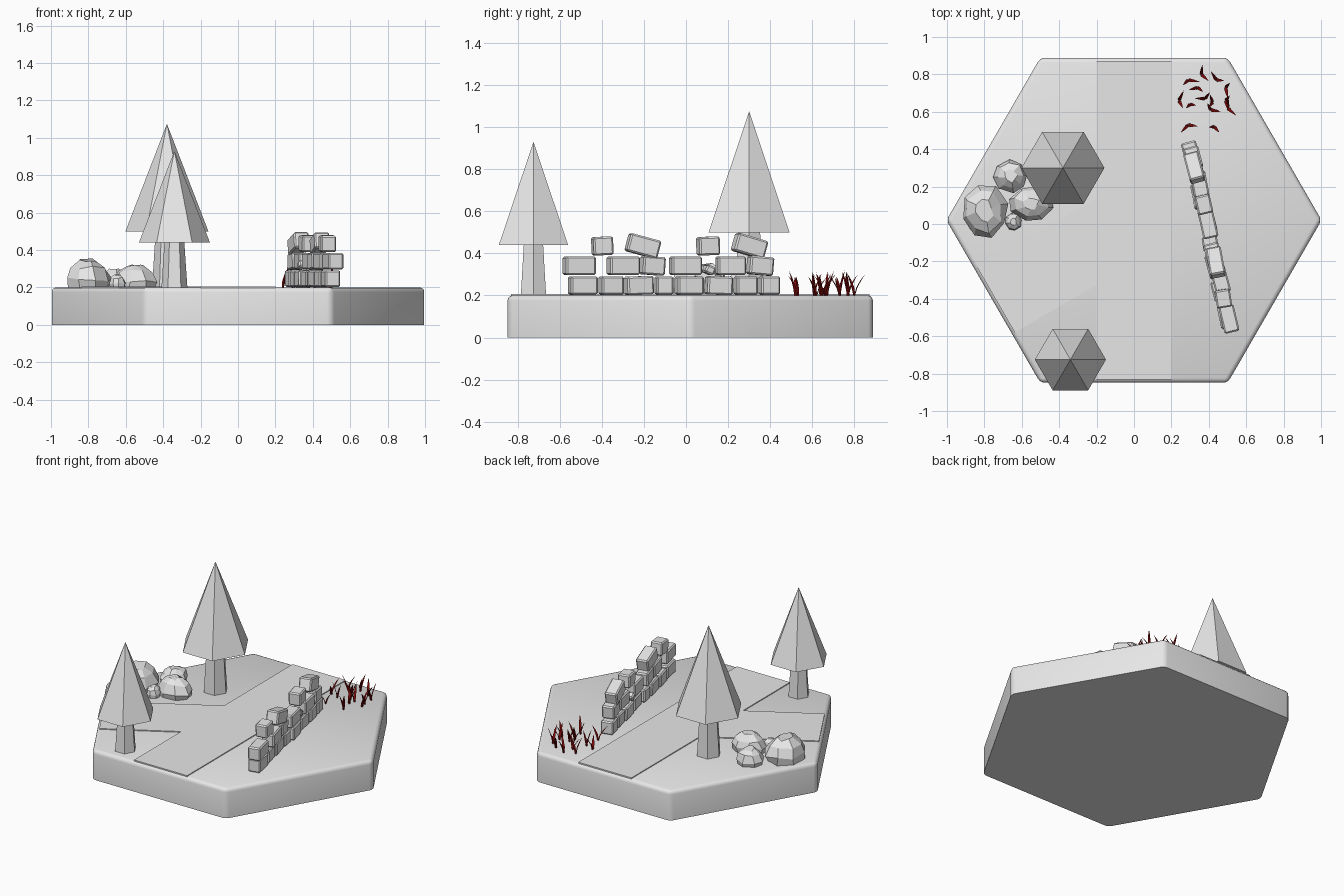
import bpy, bmesh, math, random
from mathutils import Vector, Matrix

random.seed(4)
if "Cube" in bpy.data.objects:
    bpy.data.objects.remove(bpy.data.objects["Cube"], do_unlink=True)


def material(name, rgb):
    m = bpy.data.materials.new(name)
    m.use_nodes = True
    m.diffuse_color = (*rgb, 1)
    m.node_tree.nodes["Principled BSDF"].inputs["Base Color"].default_value = (*rgb, 1)
    return m


GREY = material("pale grey", (0.8, 0.8, 0.8))
RED = material("dark red", (0.2, 0.003, 0.003))
CY, TOP = 0.02, 0.2


def finish(name, bm, mat=GREY):
    bmesh.ops.recalc_face_normals(bm, faces=bm.faces)
    me = bpy.data.meshes.new(name)
    bm.to_mesh(me)
    bm.free()
    me.materials.append(mat)
    ob = bpy.data.objects.new(name, me)
    bpy.context.collection.objects.link(ob)
    return ob


def stack(bm, rings, sides, centre=(0, 0)):
    """Skin stacked polygon rings given as (radius, z); radius zero is a tip."""
    loops = []
    for r, z in rings:
        n = sides if r else 1
        loops.append([bm.verts.new((centre[0] + r * math.cos(math.tau * i / sides),
                                    centre[1] + r * math.sin(math.tau * i / sides), z))
                      for i in range(n)])
    for a, b in zip(loops, loops[1:]):
        for i in range(sides):
            j = (i + 1) % sides
            if len(b) == 1:
                bm.faces.new((a[i], a[j], b[0]))
            else:
                bm.faces.new((a[i], a[j], b[j], b[i]))
    for loop in (loops[0], loops[-1]):
        if len(loop) > 1:
            bm.faces.new(loop)


# Hexagonal ground tile with softened corners and top rim
bm = bmesh.new()
stack(bm, [(1.003, 0), (1.003, TOP)], 6, (0, CY))
rim = [e for e in bm.edges if max(v.co.z for v in e.verts) > 0.1]
bmesh.ops.bevel(bm, geom=rim, offset=0.025, segments=3, profile=0.5, affect='EDGES')
tile = finish("ground_tile", bm)
bpy.context.view_layer.objects.active = tile
tile.select_set(True)
bpy.ops.object.shade_smooth_by_angle(angle=math.radians(35))
tile.select_set(False)

# Raised path: straight strip with a side branch to one tile edge
half, reach = 0.2, 0.852
along = Vector((-math.cos(math.pi / 6), -0.5))
across = Vector((-0.5, math.cos(math.pi / 6)))


def branch_point(side, at_edge):
    start = across * half * side
    t = reach if at_edge else (-half - start.x) / along.x
    return start + along * t


outline = [Vector((half, -reach)), Vector((half, reach)), Vector((-half, reach)),
           branch_point(1, False), branch_point(1, True),
           branch_point(-1, True), branch_point(-1, False), Vector((-half, -reach))]
bm = bmesh.new()
face = bm.faces.new([bm.verts.new((p.x, p.y + CY, TOP - 0.01)) for p in outline])
ext = bmesh.ops.extrude_face_region(bm, geom=[face])["geom"]
bmesh.ops.translate(bm, vec=(0, 0, 0.016),
                    verts=[g for g in ext if isinstance(g, bmesh.types.BMVert)])
finish("path", bm)


# Six-sided trees
def tree(name, x, y, trunk_r, crown_r, crown_z, tip_z):
    bm = bmesh.new()
    stack(bm, [(trunk_r, TOP - 0.01), (trunk_r * 0.74, crown_z + 0.02)], 6, (x, y))
    finish(name + "_trunk", bm)
    bm = bmesh.new()
    stack(bm, [(crown_r, crown_z), (0, tip_z)], 6, (x, y))
    finish(name + "_crown", bm)


tree("back_tree", -0.38, 0.30, 0.08, 0.222, 0.50, 1.075)
tree("front_tree", -0.34, -0.725, 0.07, 0.19, 0.44, 0.93)


# Faceted boulders
def rock(name, x, y, rx, ry, height, turn):
    bm = bmesh.new()
    stack(bm, [(0.88, -0.05), (1, 0.3), (0.78, 0.72), (0.36, 0.97)], 8)
    for v in bm.verts:
        v.co += Vector([random.uniform(-0.07, 0.07) for _ in range(3)])
    bm.transform(Matrix.Translation((x, y, TOP)) @ Matrix.Diagonal((rx, ry, height, 1))
                 @ Matrix.Rotation(turn, 4, 'Z'))
    finish(name, bm)


rock("large_rock", -0.80, 0.07, 0.125, 0.15, 0.15, 0.3)
rock("back_rock", -0.66, 0.255, 0.09, 0.09, 0.10, 0.1)
rock("side_rock", -0.55, 0.11, 0.12, 0.095, 0.12, 0.5)
rock("small_rock", -0.645, 0.012, 0.045, 0.05, 0.07, 0.2)

# Broken stone wall; each stone is (start y, end y, tilt in degrees)
courses = [
    [(-.56, -.42, 0), (-.415, -.297, 0), (-.293, -.155, 2), (-.15, -.06, 0),
     (-.052, .083, 0), (.09, .222, -2), (.228, .34, 0), (.345, .445, 0)],
    [(-.585, -.43, 0), (-.375, -.22, 0), (-.218, -.10, -4), (-.08, .075, 0),
     (.08, .137, -25), (.14, .285, 0), (.29, .415, -5)],
    [(-.45, -.345, 3), (-.285, -.125, -15), (.05, .16, 2), (.222, .382, -16)],
]
lean = math.atan(0.2155)
for level, row in enumerate(courses):
    for i, (y0, y1, tilt) in enumerate(row):
        y = (y0 + y1) / 2
        short = y1 - y0 < 0.06
        length = (y1 - y0) / math.cos(lean) - 0.012
        size = (0.082, length, 0.04 if short else 0.088)
        z = TOP + 0.047 + 0.094 * level - (0.02 if short else 0)
        x = 0.30 - 0.2155 * (y - 0.42) + random.uniform(-0.008, 0.008)
        bm = bmesh.new()
        bmesh.ops.create_cube(bm, size=1)
        bmesh.ops.scale(bm, vec=size, verts=bm.verts)
        bmesh.ops.bevel(bm, geom=bm.edges[:], offset=0.008, segments=1, affect='EDGES')
        bm.transform(Matrix.Translation((x, y, z))
                     @ Matrix.Rotation(lean + random.uniform(-0.06, 0.06), 4, 'Z')
                     @ Matrix.Rotation(math.radians(tilt), 4, 'X'))
        finish(f"wall_stone_{level + 1}_{i + 1}", bm)


# Tuft of thin, bent, tapering blades
def blade(bm, x, y, heading, bend, height):
    out = Vector((math.cos(heading), math.sin(heading), 0))
    side = Vector((-out.y, out.x, 0))
    previous = None
    for t, width in ((0, 0.006), (0.35, 0.009), (0.7, 0.006), (1, 0)):
        mid = Vector((x, y, TOP)) + out * bend * t ** 1.6 + Vector((0, 0, height * t))
        if width:
            ring = [bm.verts.new(mid + side * width), bm.verts.new(mid + out * 0.004),
                    bm.verts.new(mid - side * width)]
        else:
            ring = [bm.verts.new(mid)]
        if previous:
            for i in range(3):
                j = (i + 1) % 3
                corners = [previous[i], previous[j]]
                corners += [ring[j], ring[i]] if width else [ring[0]]
                bm.faces.new(corners)
        previous = ring


spots = [(.29, .77), (.36, .80), (.44, .77), (.34, .73), (.49, .73), (.24, .66),
         (.30, .64), (.38, .67), (.42, .65), (.41, .61), (.49, .66), (.50, .62),
         (.29, .53), (.43, .52)]
bm = bmesh.new()
for x, y in spots:
    heading = random.uniform(0, math.tau)
    for k in range(2):
        blade(bm, x, y, heading + k * 2.2, random.uniform(0.03, 0.065),
              random.uniform(0.08, 0.12))
finish("grass", bm, RED)
